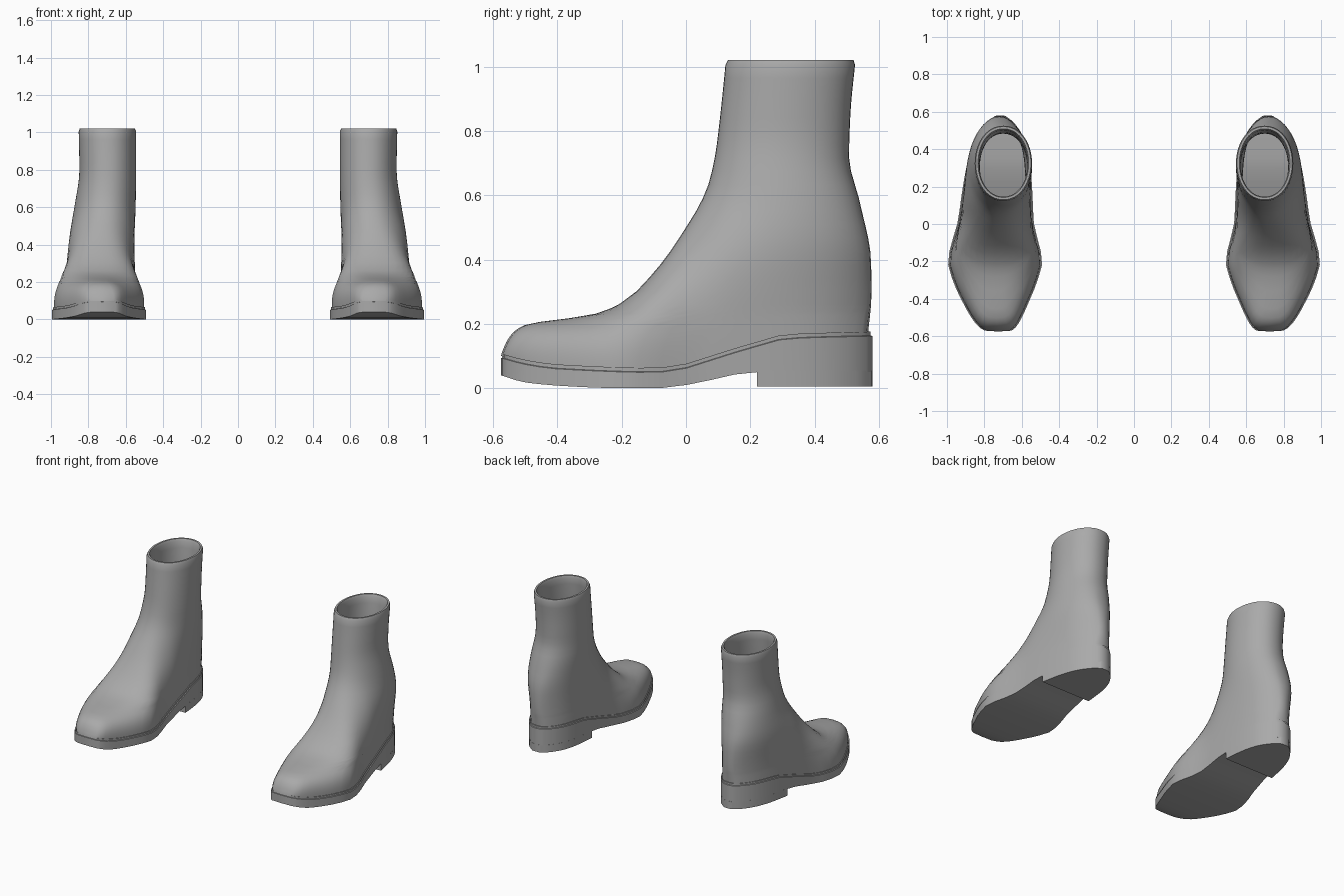
import bpy, bmesh, math

cube = bpy.data.objects.get("Cube")
if cube:
    bpy.data.objects.remove(cube)

rubber = bpy.data.materials.new("grey_rubber")
rubber.use_nodes = True
GREY = (0.4, 0.4, 0.4, 1)
rubber.diffuse_color = GREY
rubber.node_tree.nodes["Principled BSDF"].inputs["Base Color"].default_value = GREY


def curve(*pts):
    """Smooth monotone curve through the given points, clamped at both ends."""
    slopes = [(b[1] - a[1]) / (b[0] - a[0]) for a, b in zip(pts, pts[1:])]
    tangents = [slopes[0]]
    for a, b in zip(slopes, slopes[1:]):
        tangents.append(2 * a * b / (a + b) if a * b > 0 else 0)
    tangents.append(slopes[-1])

    def evaluate(v):
        v = min(max(v, pts[0][0]), pts[-1][0])
        i = 0
        while i < len(pts) - 2 and v > pts[i + 1][0]:
            i += 1
        (x0, y0), (x1, y1) = pts[i], pts[i + 1]
        d = x1 - x0
        t = (v - x0) / d
        u = 1 - t
        return (y0 * (1 + 2 * t) * u * u + y1 * (1 + 2 * u) * t * t
                + d * t * u * (tangents[i] * u - tangents[i + 1] * t))
    return evaluate


# Footprint edges along y, seen for the left boot
TOE, HEEL, BREAST = -0.575, 0.58, 0.22
inner_edge = curve((TOE, .66), (-.55, .63), (-.5, .6), (-.4, .555), (-.3, .515), (-.2, .49),
                   (-.1, .51), (0, .535), (.2, .545), (.35, .56), (.45, .585), (.54, .64), (HEEL, .69))
outer_edge = curve((TOE, .79), (-.55, .83), (-.5, .87), (-.4, .925), (-.3, .97), (-.2, .995),
                   (-.1, .975), (0, .945), (.2, .915), (.35, .885), (.45, .85), (.54, .79), (HEEL, .74))
# Side profile: sole underside, welt, instep and back seam
sole_bottom = curve((TOE, .04), (-.5, .018), (-.35, .005), (-.2, 0), (-.1, 0), (0, .01), (BREAST, .05), (HEEL, .05))
welt = curve((TOE, .1), (-.5, .08), (-.4, .066), (-.1, .055), (0, .068), (.1, .1), (.2, .13), (.32, .16), (HEEL, .168))
instep = curve((TOE, .105), (-.555, .15), (-.53, .18), (-.49, .2), (-.4, .213), (-.3, .227), (-.2, .265),
               (-.1, .36), (0, .5), (.065, .62), (.09, .72), (.11, .88), (.125, 1.03))
back = curve((.16, .565), (.3, .577), (.4, .575), (.58, .54), (.72, .507), (.85, .511), (1.02, .527))
# Shaft sides by height
shaft_inner = curve((.2, .54), (.5, .548), (.8, .545), (1.02, .545))
shaft_outer = curve((.2, .925), (.4, .91), (.6, .875), (.8, .848), (1.02, .852))

STEPS = 24


def ring(start, end, point, flat=False):
    """Closed loop from front to back along the outer side and back along the inner side."""
    ys = [start + (end - start) * (1 - math.cos(math.pi * j / STEPS)) / 2 for j in range(STEPS + 1)]
    first = 0 if flat else 1
    outer = [point(y, 1) for y in ys[first:-1]]
    inner = [point(y, -1) for y in ys[first:-1]]
    return ([] if flat else [point(start, 0)]) + outer + [point(end, 0)] + inner[::-1]


def inset(loop, amount):
    cx = sum(p[0] for p in loop) / len(loop)
    cy = sum(p[1] for p in loop) / len(loop)
    result = []
    for x, y, z in loop:
        k = 1 - amount / max(math.hypot(x - cx, y - cy), .05)
        result.append((cx + (x - cx) * k, cy + (y - cy) * k, z))
    return result


def footprint(height, grow=0):
    def point(y, side):
        low, high = inner_edge(y), outer_edge(y)
        x = {1: high + grow, -1: low - grow, 0: (low + high) / 2}[side]
        return (x, y, height(y))
    return point


def upper_ring(level):
    """Section of the upper; level 0..1 climbs off the welt, above 1 it is level."""
    base = .26

    def height(y):
        return welt(y) + (base - welt(y)) * level if level < 1 else base + level - 1

    lo, hi = TOE, .125
    for _ in range(40):
        mid = (lo + hi) / 2
        lo, hi = (mid, hi) if instep(mid) < height(mid) else (lo, mid)
    front, rear = lo, back(height(HEEL))

    def point(y, side):
        z = height(y)
        low, high = inner_edge(y) + .01, outer_edge(y) - .01
        # Foot: arched across below the instep line
        ratio = max(0, min(1, (z - welt(y)) / max(instep(y) - welt(y), .001)))
        arch = (1 - ratio ** 2.7) ** (1 / 2.7)
        foot_c, foot_w = (low + high) / 2, (high - low) / 2 * arch
        # Shaft: oval
        a, b = shaft_inner(z), shaft_outer(z)
        along = (y - front) / (rear - front) * 2 - 1
        oval = max(0, 1 - along * along) ** .47
        mix = max(0, min(1, (z - .2) / .42))
        mix = mix * mix * (3 - 2 * mix)
        c = foot_c + ((a + b) / 2 - foot_c) * mix
        w = foot_w + ((b - a) / 2 * oval - foot_w) * mix
        return (c + side * w, y, z)
    return ring(front, rear, point)


def loft(name, loops, mirror, closed=False, flat=False):
    """Skin the loops; closed joins last to first, otherwise both ends are capped."""
    bm = bmesh.new()
    rows = [[bm.verts.new((x * mirror, y, z)) for x, y, z in loop] for loop in loops]
    n = len(rows[0])
    for a, b in zip(rows, rows[1:] + (rows[:1] if closed else [])):
        for j in range(n):
            k = (j + 1) % n
            bm.faces.new((a[j], a[k], b[k], b[j]))
    if not closed:
        for row in (rows[0], rows[-1]):
            left = row[:n // 2] if flat else row[1:n // 2]
            right = row[:n // 2:-1]
            if not flat:
                bm.faces.new((row[0], left[0], right[0]))
            for j in range(len(left) - 1):
                bm.faces.new((left[j], left[j + 1], right[j + 1], right[j]))
            bm.faces.new((left[-1], row[n // 2], right[-1]))
    bmesh.ops.remove_doubles(bm, verts=bm.verts, dist=.0004)
    bmesh.ops.recalc_face_normals(bm, faces=bm.faces)
    mesh = bpy.data.meshes.new(name)
    bm.to_mesh(mesh)
    bm.free()
    mesh.materials.append(rubber)
    obj = bpy.data.objects.new(name, mesh)
    bpy.context.collection.objects.link(obj)
    bpy.ops.object.select_all(action="DESELECT")
    obj.select_set(True)
    bpy.context.view_layer.objects.active = obj
    bpy.ops.object.shade_smooth_by_angle(angle=math.radians(38))


for label, mirror in (("left", 1), ("right", -1)):
    # Upper: outer skin, rolled rim and lining down to the insole
    skin = [upper_ring(i / 14) for i in range(14)]
    shaft = [upper_ring(1 + .745 * i / 18) for i in range(19)]
    brim = upper_ring(1.76)
    rim = [inset(brim, .006), inset(brim, .018), inset(shaft[-1], .024)]
    lining = [inset(loop, .024) for loop in shaft[-2::-1]]
    floor = [(x, y, welt(y) + .004) for x, y, z in lining[-1]]
    loft(label + "_upper", skin + shaft + rim + lining + [floor], mirror, closed=True)

    # Sole with a thin welt ledge
    sole = [ring(TOE, HEEL, footprint(sole_bottom)),
            ring(TOE, HEEL, footprint(lambda y: welt(y) - .006)),
            ring(TOE + .004, HEEL - .006, footprint(lambda y: welt(y) - .004, -.005)),
            ring(TOE + .004, HEEL - .006, footprint(lambda y: welt(y) + .008, -.005))]
    loft(label + "_sole", sole, mirror)

    # Heel block with a straight front
    heel = [ring(BREAST, HEEL, footprint(lambda y: .005), True),
            ring(BREAST, HEEL, footprint(lambda y: .055), True)]
    loft(label + "_heel", heel, mirror, flat=True)
